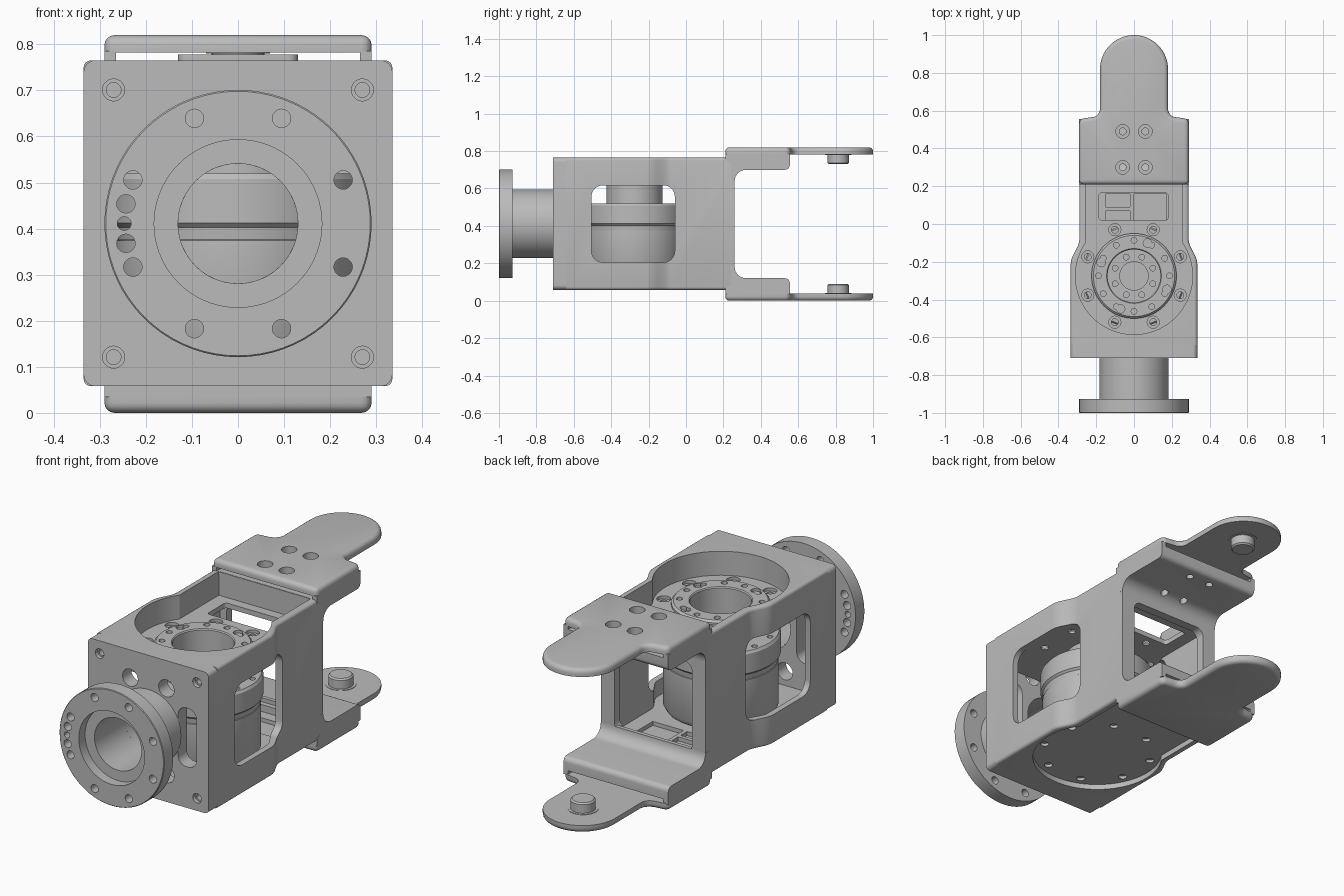
import bpy, bmesh
from math import sin, cos, pi, radians

if "Cube" in bpy.data.objects:
    bpy.data.objects.remove(bpy.data.objects["Cube"])

grey = bpy.data.materials.new("machined grey")
grey.use_nodes = True
grey.diffuse_color = (0.5, 0.5, 0.5, 1)
grey.node_tree.nodes["Principled BSDF"].inputs["Base Color"].default_value = (0.5, 0.5, 0.5, 1)

MOTOR_Y = -0.275
MID_Z = 0.411
HEIGHT = 0.82


def finish(name, bm):
    bmesh.ops.recalc_face_normals(bm, faces=bm.faces)
    mesh = bpy.data.meshes.new(name)
    bm.to_mesh(mesh)
    bm.free()
    mesh.materials.append(grey)
    obj = bpy.data.objects.new(name, mesh)
    bpy.context.collection.objects.link(obj)
    return obj


def arc(cu, cv, r, a0, a1, n=8):
    angles = [radians(a0 + (a1 - a0) * i / n) for i in range(n + 1)]
    return [(cu + r * cos(a), cv + r * sin(a)) for a in angles]


def circle(cu, cv, r, n=48):
    return arc(cu, cv, r, 0, 360, n)[:-1]


def rrect(u0, u1, v0, v1, r):
    return (arc(u1 - r, v1 - r, r, 0, 90) + arc(u0 + r, v1 - r, r, 90, 180)
            + arc(u0 + r, v0 + r, r, 180, 270) + arc(u1 - r, v0 + r, r, 270, 360))


def place(axis, u, v, w):
    return {"x": (w, u, v), "y": (u, w, v), "z": (u, v, w)}[axis]


def extrude(name, pts, axis, lo, hi):
    bm = bmesh.new()
    ends = [[bm.verts.new(place(axis, u, v, w)) for u, v in pts] for w in (lo, hi)]
    for ring in ends:
        bm.faces.new(ring)
    for i in range(len(pts)):
        j = (i + 1) % len(pts)
        bm.faces.new((ends[0][i], ends[0][j], ends[1][j], ends[1][i]))
    return finish(name, bm)


def lathe(name, profile, axis, cu, cv, n=72):
    """Turn a closed (radius, height) loop about an axis."""
    bm = bmesh.new()
    rings = [[bm.verts.new(place(axis, cu + r * cos(2 * pi * k / n), cv + r * sin(2 * pi * k / n), h))
              for k in range(n)] for r, h in profile]
    for i in range(len(rings)):
        a, b = rings[i], rings[(i + 1) % len(rings)]
        if profile[i][0] == 0 and profile[(i + 1) % len(rings)][0] == 0:
            continue
        for k in range(n):
            m = (k + 1) % n
            bm.faces.new((a[k], a[m], b[m], b[k]))
    bmesh.ops.remove_doubles(bm, verts=bm.verts, dist=1e-5)
    return finish(name, bm)


def bake(obj):
    bpy.context.view_layer.update()
    graph = bpy.context.evaluated_depsgraph_get()
    mesh = bpy.data.meshes.new_from_object(obj.evaluated_get(graph))
    obj.modifiers.clear()
    obj.data = mesh


def bevel(obj, width):
    mod = obj.modifiers.new("round edges", "BEVEL")
    mod.width, mod.segments, mod.limit_method, mod.angle_limit = width, 4, "ANGLE", radians(40)
    bake(obj)


def cut(obj, *cutters):
    for cutter in cutters:
        mod = obj.modifiers.new("cut", "BOOLEAN")
        mod.operation, mod.solver, mod.object = "DIFFERENCE", "EXACT", cutter
        bake(obj)
        bpy.data.objects.remove(cutter)


def hole(axis, u, v, r, lo, hi):
    return extrude("cutter", circle(u, v, r, 20), axis, lo, hi)


def box(x0, x1, y0, y1, z0, z1):
    return extrude("cutter", [(x0, y0), (x1, y0), (x1, y1), (x0, y1)], "z", z0, z1)


def bolt_circle(cu, cv, radius, count, start):
    return [(cu + radius * cos(2 * pi * k / count + radians(start)),
             cv + radius * sin(2 * pi * k / count + radians(start))) for k in range(count)]


def outline(front, back, y0, y1):
    """Plan of the housing, wide at the front and eased in towards the back."""
    side = [(front, y0)]
    for i in range(9):
        t = i / 8
        side.append((front + (back - front) * t * t * (3 - 2 * t), -0.21 + 0.13 * t))
    side.append((back, y1))
    return side + [(-x, y) for x, y in reversed(side)]


# Housing: hollow box with side windows, rear window and round wells
housing = extrude("housing", outline(0.335, 0.289, -0.68, 0.3), "z", 0.058, 0.765)
bevel(housing, 0.015)
cut(housing,
    box(-1, 1, -1, -0.64, -1, 1),
    box(-1, 1, 0.26, 1, -1, 1),
    extrude("cutter", outline(0.305, 0.25, -0.7, 0.215), "z", 0.125, 0.62),
    extrude("cutter", rrect(-0.505, -0.06, 0.205, 0.617, 0.06), "x", -0.5, 0.5),
    extrude("cutter", rrect(-0.215, 0.215, 0.16, 0.61, 0.04), "y", 0.15, 0.4),
    extrude("cutter", circle(0, MOTOR_Y, 0.31, 72), "z", 0.645, 0.9),
    box(-0.255, 0.255, -0.2, 0.213, 0.645, 0.9),
    extrude("cutter", circle(0, MOTOR_Y, 0.31, 72), "z", -0.1, 0.085),
    box(-0.255, 0.255, -0.2, 0.213, -0.1, 0.085),
    extrude("cutter", circle(0, MOTOR_Y, 0.146, 72), "z", 0.55, 0.7),
    extrude("cutter", rrect(-0.185, 0.18, 0.02, 0.165, 0.015), "z", 0.55, 0.7))
for x, y in bolt_circle(0, MOTOR_Y, 0.265, 8, 22.5):
    cut(housing, hole("z", x, y, 0.032, 0.63, 0.7), hole("z", x, y, 0.018, 0.6, 0.7),
        hole("z", x, y, 0.02, 0, 0.1))
for x0, x1, y0, y1 in ((-0.15, -0.02, 0.09, 0.16), (-0.15, -0.02, 0.02, 0.07), (0, 0.17, 0.02, 0.16)):
    cut(housing, box(x0, x1, y0, y1, 0.105, 0.2))

# Front plate with neck bore, clearance holes, side slots and corner screws
plate = extrude("front_plate", rrect(-0.335, 0.335, 0.058, 0.765, 0.025), "y", -0.71, -0.64)
cut(plate, extrude("cutter", circle(0, MID_Z, 0.13), "y", -0.8, -0.6))
for sx in (-1, 1):
    slot = sorted((sx * 0.165, sx * 0.267))
    cut(plate, extrude("cutter", rrect(*slot, 0.264, 0.558, 0.045), "y", -0.8, -0.6))
    for sz in (-1, 1):
        cut(plate, hole("y", sx * 0.1, MID_Z + sz * 0.215, 0.043, -0.8, -0.6),
            hole("y", sx * 0.27, MID_Z + sz * 0.29, 0.024, -0.8, -0.69),
            hole("y", sx * 0.27, MID_Z + sz * 0.29, 0.016, -0.8, -0.65))

# Round output flange on its hollow neck
flange = lathe("output_flange", [(0.182, -1), (0.287, -1), (0.29, -0.997), (0.29, -0.927), (0.183, -0.927),
                                 (0.183, -0.71), (0.13, -0.71), (0.13, -0.95), (0.182, -0.95)], "y", 0, MID_Z)
small_holes = [(0.247 * cos(radians(a)), MID_Z + 0.247 * sin(radians(a))) for a in (170, 180, 190)]
for x, z in bolt_circle(0, MID_Z, 0.247, 8, 22.5) + small_holes:
    cut(flange, hole("y", x, z, 0.02 if abs(z - MID_Z) > 0.01 else 0.015, -1.1, -0.9))

# Upright motor with raised bolt ring, neck and grooved can
motor = lathe("motor", [(0, 0.45), (0.075, 0.45), (0.075, 0.5), (0.14, 0.5), (0.14, 0.66), (0.145, 0.665),
                        (0.215, 0.665), (0.225, 0.655), (0.225, 0.635), (0.15, 0.635), (0.15, 0.52),
                        (0.265, 0.52), (0.273, 0.508), (0.273, 0.412), (0.263, 0.402), (0.26, 0.376),
                        (0.263, 0.374), (0.263, 0.16), (0.25, 0.135), (0.225, 0.12), (0, 0.12)], "z", 0, MOTOR_Y)
for x, y in bolt_circle(0, MOTOR_Y, 0.188, 12, 0):
    cut(motor, hole("z", x, y, 0.015, 0.645, 0.7))
for x, y in bolt_circle(0, MOTOR_Y, 0.188, 4, 68):
    cut(motor, hole("z", x, y, 0.022, 0.652, 0.7))
for x, y in bolt_circle(0, MOTOR_Y, 0.108, 8, 22.5):
    cut(motor, hole("z", x, y, 0.015, 0.48, 0.6))
for x, y in bolt_circle(0, MOTOR_Y, 0.238, 12, 15):
    cut(motor, hole("z", x, y, 0.014, 0.5, 0.56))

# Fork: a solid arm, a cap with a round tongue, a boss and a pivot pin on each level
right_edge = ([(0.29, 0.21)] + arc(0.26, 0.53, 0.03, 0, 80, 5)
              + arc(0.225, 0.61, 0.045, 270, 180, 6) + [(0.18, 0.7)])
cap_plan = right_edge + arc(0, 0.82, 0.18, 0, 180, 32) + [(-x, y) for x, y in reversed(right_edge)]

for level in ("upper", "lower"):
    top = level == "upper"

    def Z(z):
        return z if top else HEIGHT - z

    def span(a, b):
        return sorted((Z(a), Z(b)))

    side = [(0.24, 0.64), (0.26, 0.64)] + arc(0.32, 0.64, 0.06, 180, 90)[1:]
    side += arc(0.53, 0.725, 0.025, 270, 360, 5) + [(0.555, 0.785), (0.21, 0.785), (0.21, 0.75), (0.24, 0.735)]
    arm = extrude(level + "_arm", [(y, Z(z)) for y, z in side], "x", -0.29, 0.29)
    # The slit under the cap runs right through on the upper arm only
    cut(arm, box(-0.265, 0.265, 0.1 if top else 0.25, 0.6, *span(0.764, 0.9)))
    boss = extrude(level + "_boss", rrect(-0.13, 0.13, 0.25, 0.527, 0.02), "z", *span(0.755, 0.778))
    cap = extrude(level + "_cap", cap_plan, "z", *span(0.74, HEIGHT))
    bevel(cap, 0.022)
    cut(cap, box(-1, 1, -1, 2, *span(0.7, 0.782)))
    if top:
        for x in (-0.06, 0.06):
            for y in (0.3, 0.49):
                cut(cap, hole("z", x, y, 0.036, 0.7, 0.9))
                cut(boss, hole("z", x, y, 0.018, 0.7, 0.9))
                cut(arm, hole("z", x, y, 0.018, 0.6, 0.9))
    pin = [(0, 0.73), (0.05, 0.73), (0.057, 0.737), (0.057, 0.78), (0.07, 0.78), (0.07, 0.79), (0, 0.79)]
    lathe(level + "_pivot_pin", [(r, Z(z)) for r, z in pin], "z", 0, 0.814, 40)

# Smooth the round faces and keep the edges crisp
bpy.ops.object.select_all(action="DESELECT")
for obj in bpy.context.collection.objects:
    if obj.type == "MESH":
        obj.select_set(True)
        bpy.context.view_layer.objects.active = obj
bpy.ops.object.shade_smooth_by_angle(angle=radians(30))
